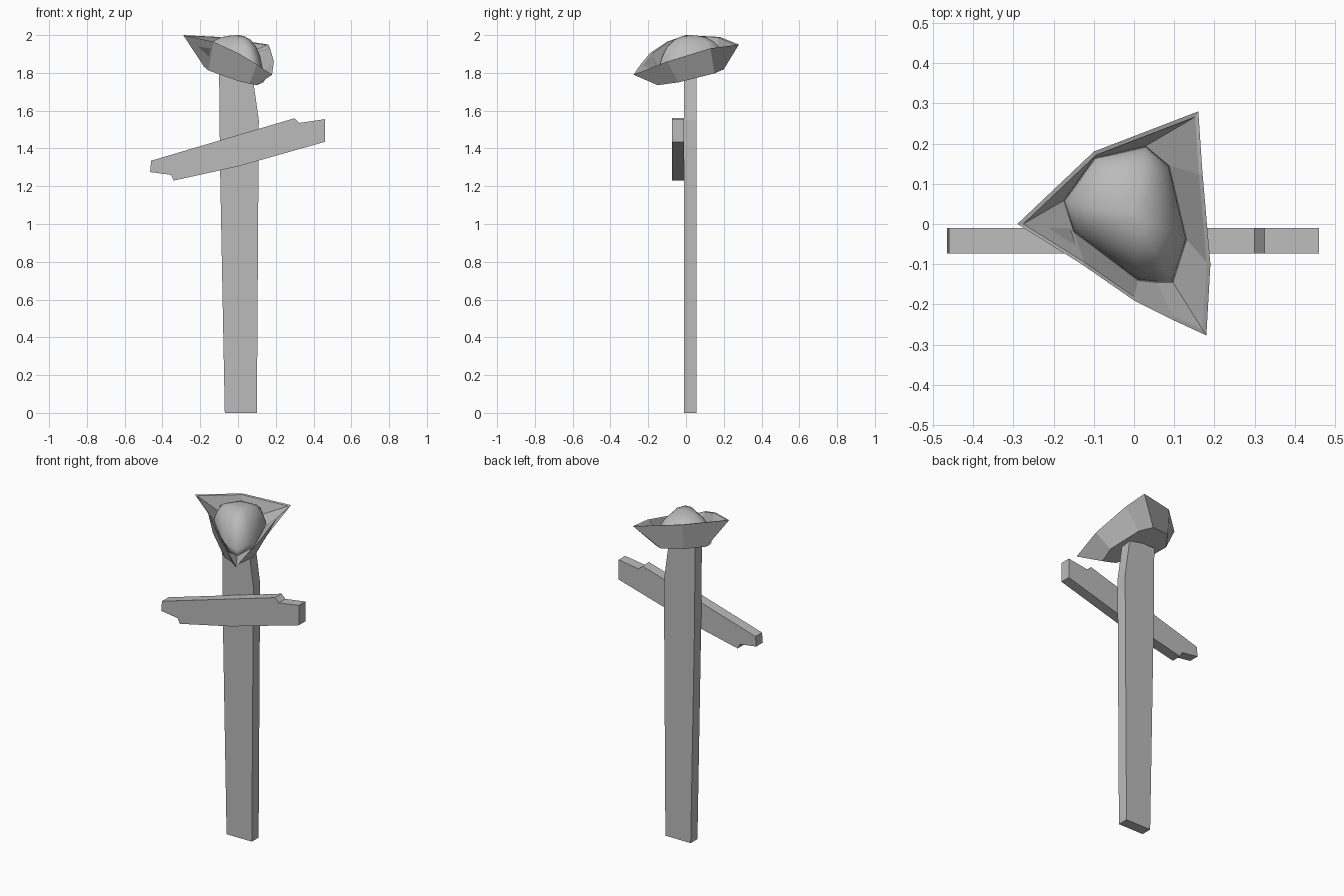
import bpy, bmesh

cube = bpy.data.objects.get("Cube")
if cube:
    bpy.data.objects.remove(cube)

grey = bpy.data.materials.new("weathered grey")
grey.use_nodes = True
COLOR = (0.5, 0.5, 0.5, 1)
grey.diffuse_color = COLOR
grey.node_tree.nodes["Principled BSDF"].inputs["Base Color"].default_value = COLOR


def finish(name, bm):
    bmesh.ops.recalc_face_normals(bm, faces=bm.faces)
    mesh = bpy.data.meshes.new(name)
    bm.to_mesh(mesh)
    bm.free()
    mesh.materials.append(grey)
    obj = bpy.data.objects.new(name, mesh)
    bpy.context.collection.objects.link(obj)
    return obj


def board(name, profile, front, back):
    """Extrude an x-z outline from front to back."""
    bm = bmesh.new()
    face = bm.faces.new([bm.verts.new((x, front, z)) for x, z in profile])
    side = bmesh.ops.extrude_face_region(bm, geom=[face])["geom"]
    for v in side:
        if isinstance(v, bmesh.types.BMVert):
            v.co.y = back
    return finish(name, bm)


def loft(name, rings, cap_end=True):
    """Bridge matching rings of points and close both ends."""
    bm = bmesh.new()
    loops = [[bm.verts.new(p) for p in ring] for ring in rings]
    n = len(loops[0])
    for a, b in zip(loops, loops[1:]):
        for i in range(n):
            j = (i + 1) % n
            bm.faces.new((a[i], a[j], b[j], b[i]))
    bm.faces.new(loops[0])
    bm.faces.new(loops[-1])
    return finish(name, bm)


# Upright post and tilted, splintered crosspiece
board("post", [(-0.07, 0), (0.10, 0), (0.11, 1.55), (0.075, 1.8),
               (-0.10, 1.8), (-0.095, 1.3)], -0.01, 0.055)
board("crosspiece", [(-0.465, 1.275), (-0.46, 1.335), (0.30, 1.56), (0.325, 1.535),
                     (0.46, 1.555), (0.46, 1.435), (0, 1.305), (-0.34, 1.23),
                     (-0.355, 1.26)], -0.073, -0.01)

# Three-cornered hat: upturned brim around a rounded crown
rim = [(-0.29, 0, 2.0), (-0.13, -0.10, 1.965), (0, -0.19, 1.905),
       (0.10, -0.24, 1.845), (0.18, -0.277, 1.79), (0.19, -0.10, 1.86),
       (0.17, 0.13, 1.93), (0.16, 0.28, 1.95), (-0.10, 0.18, 1.99)]
outline = [(-0.18, 0.06), (-0.155, -0.02), (0.01, -0.145), (0.06, -0.15),
           (0.10, -0.15), (0.135, -0.04), (0.09, 0.15), (0.03, 0.20), (-0.10, 0.17)]
base = [(x, y, 1.785 - 0.2 * x + 0.2 * y) for x, y in outline]
lip = [(x * 0.95, y * 0.95, z - 0.003) for x, y, z in rim]
floor = [(x * 0.97, y * 0.97, 1.85 - 0.25 * x + 0.25 * y) for x, y in outline]
loft("hat_brim", [base, rim, lip, floor])

TOP, CX, CY = 2.0, 0.0, 0.02
crown_rings = []
for scale, rise in ((1, -0.1), (0.98, 0.15), (0.9, 0.42), (0.74, 0.68),
                    (0.5, 0.88), (0.25, 0.97), (0.03, 1)):
    crown_rings.append([(CX + (x - CX) * scale, CY + (y - CY) * scale,
                         z + (TOP - z) * rise) for x, y, z in floor])
crown = loft("hat_crown", crown_rings)
for poly in crown.data.polygons:
    poly.use_smooth = True
